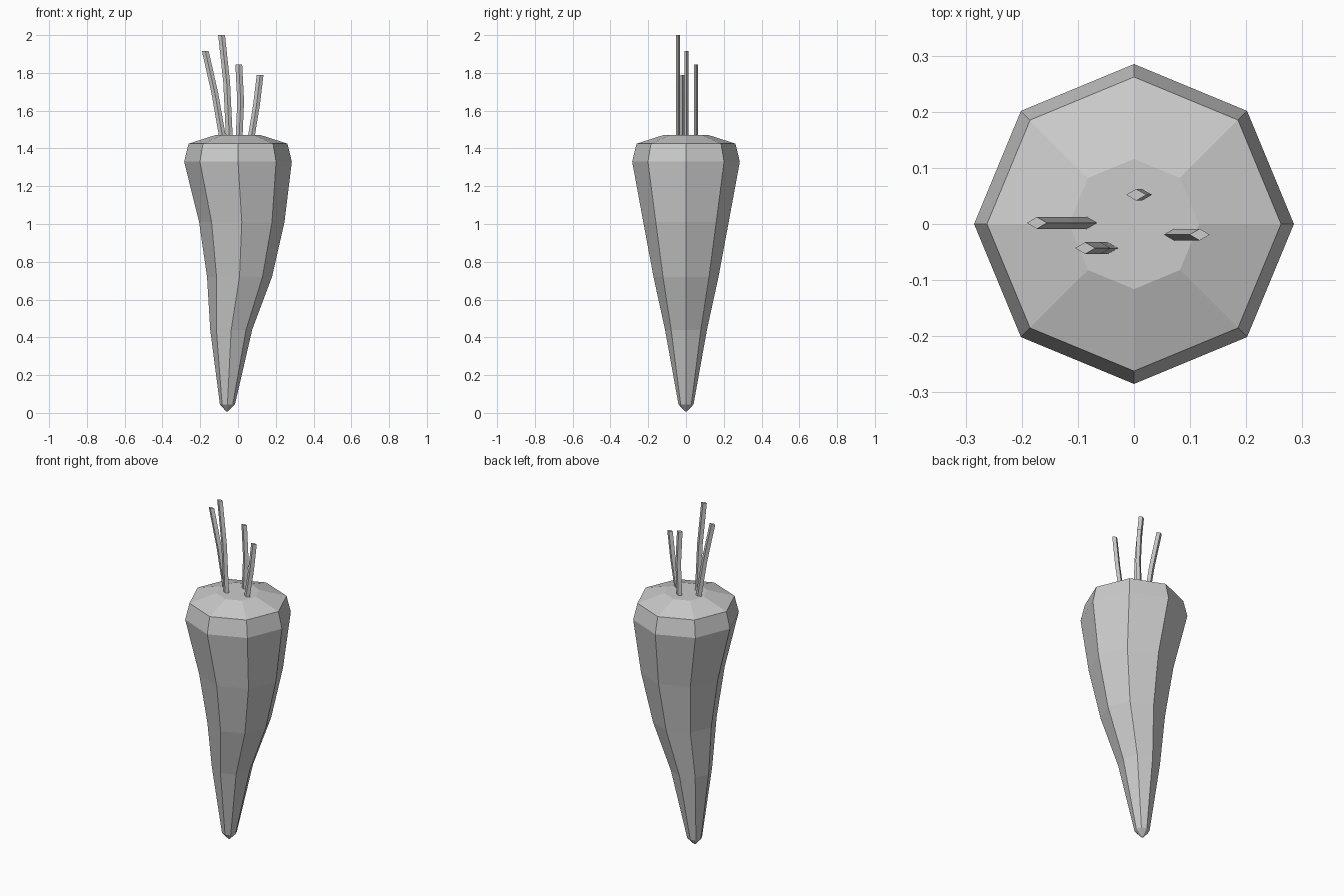
import bpy, bmesh
from math import cos, sin, tau

if "Cube" in bpy.data.objects:
    bpy.data.objects.remove(bpy.data.objects["Cube"])


def loft(name, sections, sides):
    """Skin elliptical rings given as (x, y, z, radius_x, radius_y); cap both ends."""
    bm = bmesh.new()
    rings = []
    for x, y, z, rx, ry in sections:
        rings.append([bm.verts.new((x + rx * cos(tau * i / sides),
                                    y + ry * sin(tau * i / sides), z))
                      for i in range(sides)])
    for low, high in zip(rings, rings[1:]):
        for i in range(sides):
            j = (i + 1) % sides
            bm.faces.new((low[i], low[j], high[j], high[i]))
    bm.faces.new(rings[0][::-1])
    bm.faces.new(rings[-1])
    # collapse pointed ends to a single vertex
    bmesh.ops.remove_doubles(bm, verts=bm.verts[:], dist=0.0005)
    bmesh.ops.recalc_face_normals(bm, faces=bm.faces[:])
    mesh = bpy.data.meshes.new(name)
    bm.to_mesh(mesh)
    bm.free()
    obj = bpy.data.objects.new(name, mesh)
    bpy.context.collection.objects.link(obj)
    return obj


# Root: bent, tapering octagonal body as (centre x, z, radius)
root = [(-0.058, 0.007, 0.004), (-0.056, 0.045, 0.04), (-0.036, 0.44, 0.111),
        (0.008, 0.72, 0.172), (0.02, 1.01, 0.226), (0, 1.33, 0.285),
        (0, 1.425, 0.262), (0, 1.472, 0.116)]
loft("root", [(x, 0, z, r, r) for x, z, r in root], 8)

# Stems: thin curved diamond-section stalks, depth y and path of (x, z)
stems = [
    (0.002, [(-0.082, 1.46), (-0.122, 1.69), (-0.173, 1.915)]),
    (-0.043, [(-0.046, 1.46), (-0.06, 1.75), (-0.087, 2.0)]),
    (0.052, [(0.006, 1.46), (0.014, 1.65), (0.004, 1.845)]),
    (-0.019, [(0.07, 1.46), (0.098, 1.63), (0.117, 1.79)]),
]
for n, (y, path) in enumerate(stems, 1):
    loft(f"stem_{n}", [(x, y, z, 0.018, 0.0105) for x, z in path], 4)
